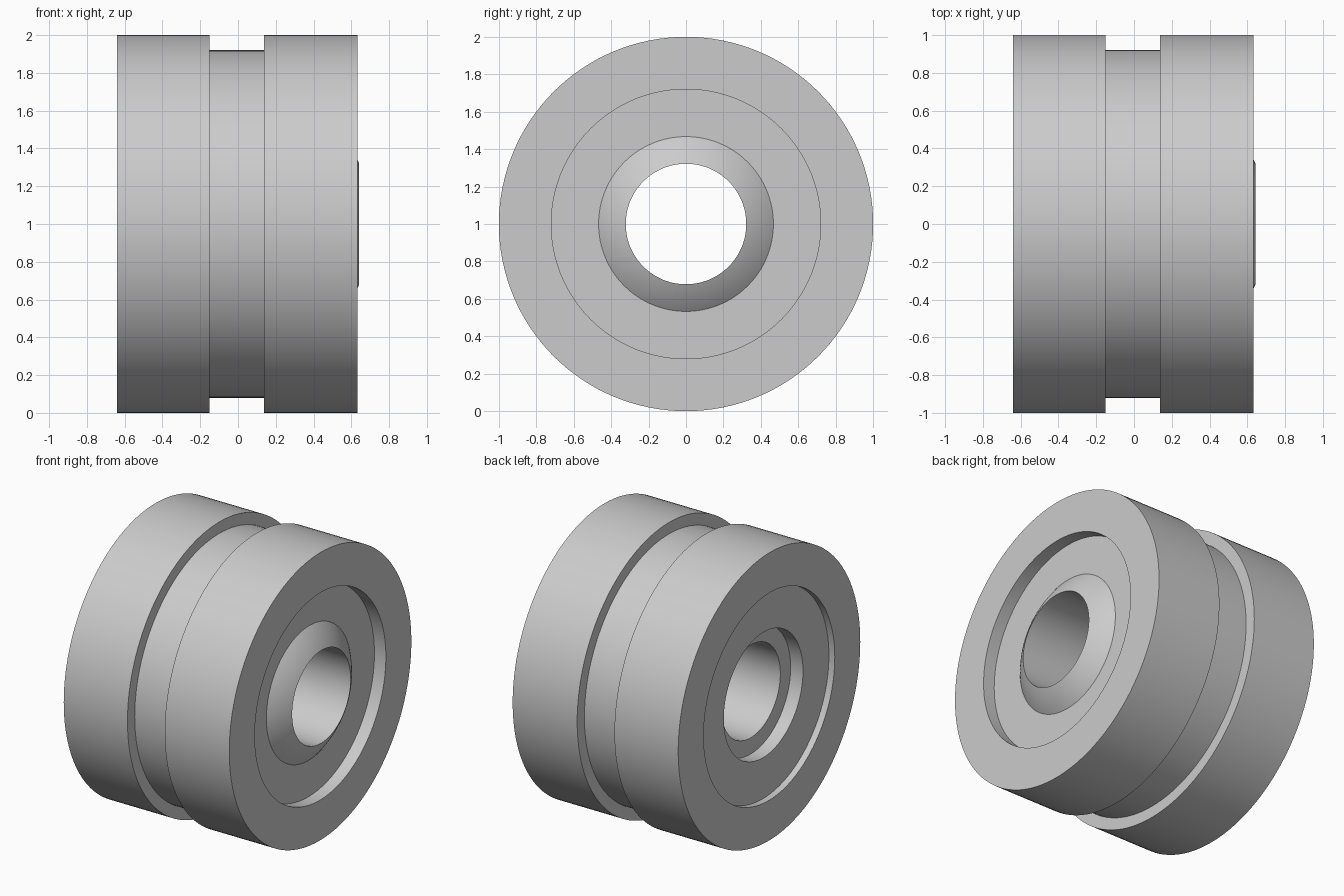
import bpy, bmesh, math

if "Cube" in bpy.data.objects:
    bpy.data.objects.remove(bpy.data.objects["Cube"])

SEGMENTS = 128
BALL_R = 0.718


def revolve(name, profile):
    """Revolve a closed (x, radius) profile about the x axis at z = 1."""
    bm = bmesh.new()
    rings = []
    for x, r in profile:
        rings.append([bm.verts.new((x, r * math.cos(a), 1 + r * math.sin(a)))
                      for a in (2 * math.pi * i / SEGMENTS for i in range(SEGMENTS))])
    for k, ring in enumerate(rings):
        nxt = rings[(k + 1) % len(rings)]
        for i in range(SEGMENTS):
            j = (i + 1) % SEGMENTS
            bm.faces.new((ring[i], ring[j], nxt[j], nxt[i]))
    bmesh.ops.recalc_face_normals(bm, faces=bm.faces)
    mesh = bpy.data.meshes.new(name)
    bm.to_mesh(mesh)
    bm.free()
    obj = bpy.data.objects.new(name, mesh)
    bpy.context.collection.objects.link(obj)
    bpy.ops.object.select_all(action='DESELECT')
    obj.select_set(True)
    bpy.context.view_layer.objects.active = obj
    bpy.ops.object.shade_smooth_by_angle(angle=math.radians(25))
    return obj


# Rounded spherical nose on the right end, from recess floor to bore
a0, a1 = math.asin(0.467 / BALL_R), math.asin(0.322 / BALL_R)
nose = [(BALL_R * math.cos(a), BALL_R * math.sin(a))
        for a in (a0 + (a1 - a0) * i / 8 for i in range(9))]

# Bushing: outer grooved wall, stepped recesses, nose and bore
profile = [
    (-0.64, 1.0), (-0.15, 1.0), (-0.15, 0.92), (0.137, 0.92), (0.137, 1.0),
    (0.633, 1.0), (0.633, 0.72), (nose[0][0], 0.72),
    *nose,
    (-0.50, 0.322), (-0.50, 0.435), (-0.595, 0.435), (-0.595, 0.72), (-0.64, 0.72),
]
revolve("bearing_bushing", profile)
